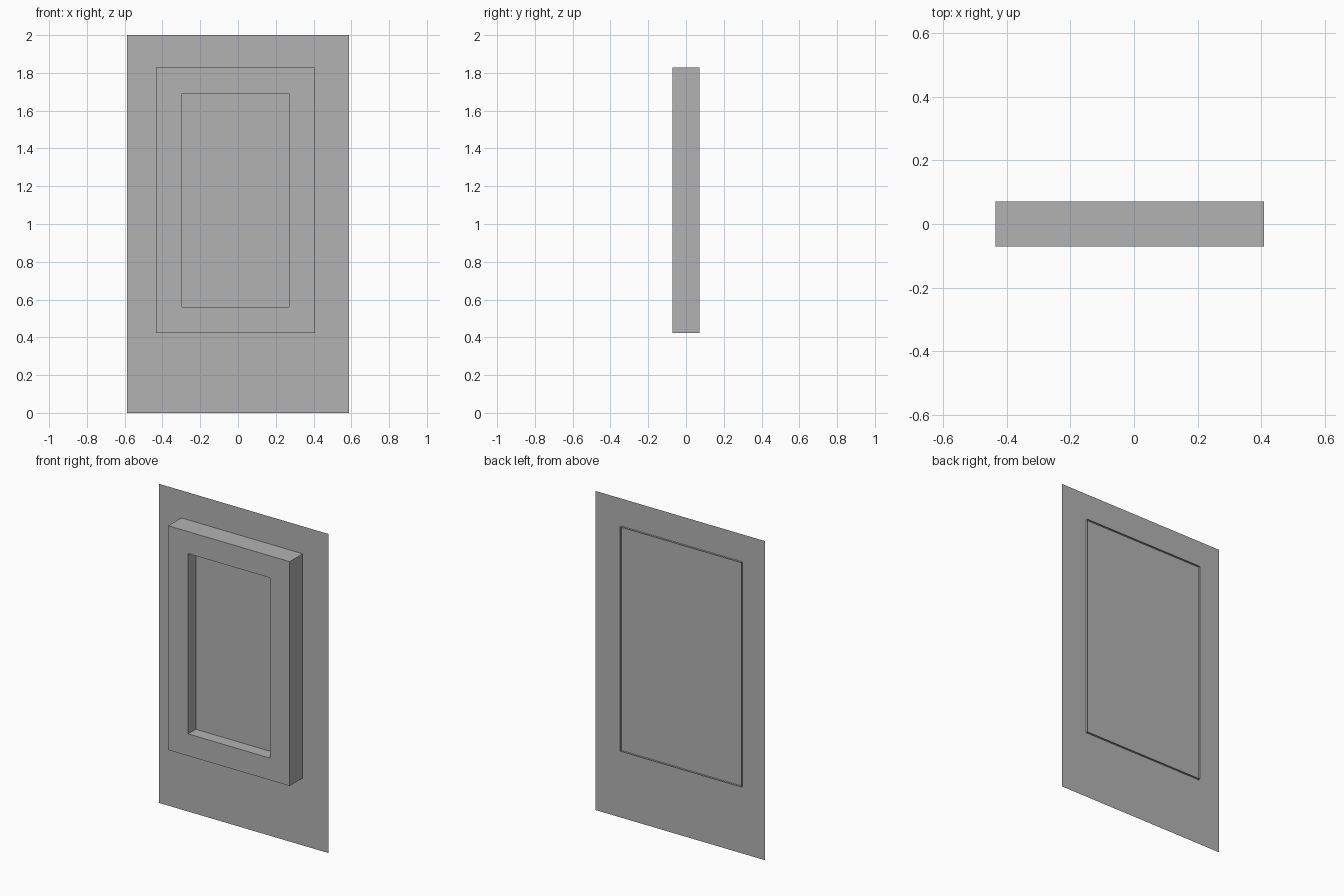
import bpy
import bmesh

# Remove the default cube
cube = bpy.data.objects.get("Cube")
if cube:
    bpy.data.objects.remove(cube, do_unlink=True)

GREY = (0.45, 0.45, 0.45, 1.0)
grey = bpy.data.materials.new("plain_grey")
grey.use_nodes = True
grey.diffuse_color = GREY
grey.node_tree.nodes["Principled BSDF"].inputs["Base Color"].default_value = GREY


def rectangle(bm, x0, x1, z0, z1, y):
    """Upright loop of four vertices at depth y."""
    return [bm.verts.new((x, y, z)) for x, z in ((x0, z0), (x1, z0), (x1, z1), (x0, z1))]


def bridge(bm, a, b):
    """Join two matching loops with a ring of quads."""
    for i in range(4):
        j = (i + 1) % 4
        bm.faces.new((a[i], a[j], b[j], b[i]))


def finish(bm, name):
    mesh = bpy.data.meshes.new(name)
    bm.to_mesh(mesh)
    bm.free()
    mesh.materials.append(grey)
    obj = bpy.data.objects.new(name, mesh)
    bpy.context.collection.objects.link(obj)
    return obj


# Thin wall sheet, set just in front of the frame's back rim
bm = bmesh.new()
bm.faces.new(rectangle(bm, -0.588, 0.588, 0, 2, 0.058))
finish(bm, "wall")

# Window frame: open-backed shell, front border, recess and pane
outer = (-0.434, 0.408, 0.422, 1.828)
inner = (-0.296, 0.27, 0.56, 1.69)
bm = bmesh.new()
back_rim = rectangle(bm, *outer, 0.071)
front_rim = rectangle(bm, *outer, -0.071)
opening = rectangle(bm, *inner, -0.071)
pane = rectangle(bm, *inner, 0.005)
for a, b in ((back_rim, front_rim), (front_rim, opening), (opening, pane)):
    bridge(bm, a, b)
bm.faces.new(pane)
finish(bm, "window_frame")
